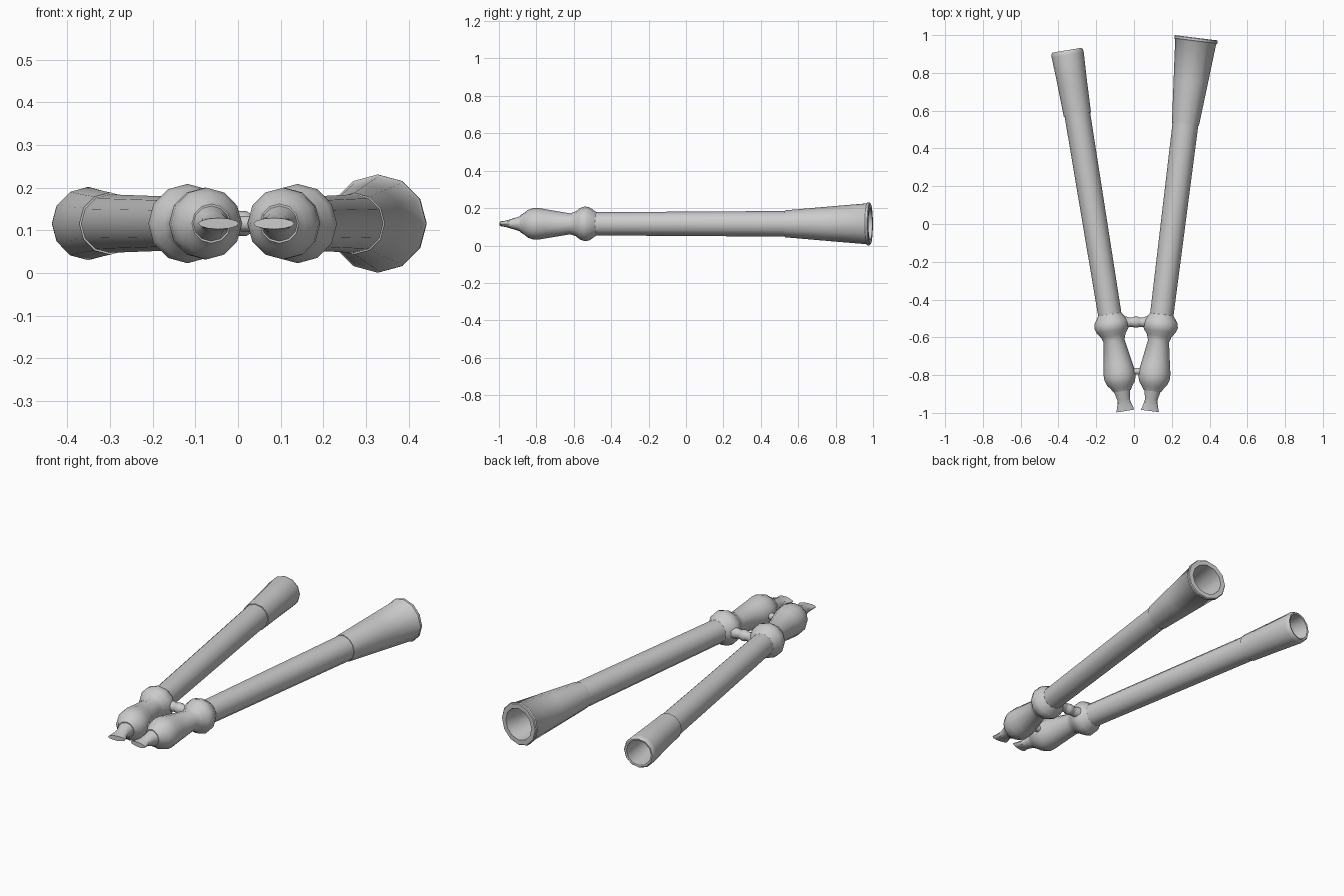
import bpy, bmesh, math
from mathutils import Vector

if "Cube" in bpy.data.objects:
    bpy.data.objects.remove(bpy.data.objects["Cube"])

SIDES = 12
ZC = 0.116


def finish(name, bm, angle=35):
    bmesh.ops.recalc_face_normals(bm, faces=bm.faces)
    me = bpy.data.meshes.new(name)
    bm.to_mesh(me)
    bm.free()
    ob = bpy.data.objects.new(name, me)
    bpy.context.collection.objects.link(ob)
    bpy.ops.object.select_all(action='DESELECT')
    ob.select_set(True)
    bpy.context.view_layer.objects.active = ob
    bpy.ops.object.shade_smooth_by_angle(angle=math.radians(angle))
    return ob


def loft(name, origin, direction, profile):
    """Rings along an axis; profile rows are (y, half width, half height)."""
    bm = bmesh.new()
    d = Vector(direction)
    side = Vector((d.y, -d.x, 0)).normalized()
    rings = []
    for t, rx, rz in profile:
        c = Vector(origin) + d * t
        rings.append([bm.verts.new(c + side * rx * math.cos(a) + Vector((0, 0, rz * math.sin(a))))
                      for a in (2 * math.pi * i / SIDES for i in range(SIDES))])
    for r0, r1 in zip(rings, rings[1:]):
        for i in range(SIDES):
            j = (i + 1) % SIDES
            bm.faces.new((r0[i], r0[j], r1[j], r1[i]))
    bm.faces.new(rings[0])
    bm.faces.new(rings[-1])
    return finish(name, bm)


def round_profile(rows):
    return [(t, r, r) for t, r in rows]


# Shared sections: flattened reed, reed socket and two bulbs
REED = [(-0.99, 0.048, 0.013), (-0.97, 0.042, 0.016), (-0.945, 0.035, 0.022),
        (-0.93, 0.033, 0.027), (-0.87, 0.046, 0.046)]
BULBS = [(-0.885, 0.046), (-0.865, 0.058), (-0.845, 0.074), (-0.815, 0.084),
         (-0.785, 0.084), (-0.74, 0.076), (-0.62, 0.056), (-0.59, 0.066),
         (-0.565, 0.085), (-0.54, 0.093), (-0.515, 0.088), (-0.49, 0.07), (-0.475, 0.06)]

# Bell ends: outer wall, lip, then hollow bore
BELL_R = [(0.53, 0.066), (0.53, 0.072), (0.75, 0.091), (0.963, 0.109), (0.97, 0.115),
          (0.982, 0.115), (0.986, 0.111), (0.986, 0.086), (0.75, 0.068), (0.53, 0.048)]
BELL_L = [(0.58, 0.066), (0.58, 0.073), (0.75, 0.079), (0.895, 0.086), (0.912, 0.084),
          (0.92, 0.077), (0.918, 0.068), (0.75, 0.06), (0.58, 0.048)]

for tag, x0, slope, bell in (("left", -0.12, -0.162, BELL_L), ("right", 0.141, 0.124, BELL_R)):
    # origin chosen so the loft parameter equals y
    org = (x0 + 0.53 * slope, 0, ZC)
    axis = (slope, 1, 0)
    loft(tag + "_reed", org, axis, REED)
    loft(tag + "_bulbs", org, axis, round_profile(BULBS))
    loft(tag + "_tube", org, axis, round_profile([(-0.50, 0.062), (bell[0][0] + 0.003, 0.0685)]))
    loft(tag + "_bell", org, axis, round_profile(bell))

# Turned rod joining the lower bulbs, and a small peg joining the upper ones
loft("lower_connector", (0.01, -0.52, ZC), (1, 0, 0), round_profile(
    [(-0.08, 0.033), (-0.055, 0.031), (-0.035, 0.025), (-0.018, 0.024), (-0.01, 0.029),
     (0.01, 0.029), (0.018, 0.024), (0.035, 0.025), (0.055, 0.031), (0.08, 0.033)]))
loft("upper_connector", (0.015, -0.78, ZC), (1, 0, 0), round_profile(
    [(-0.04, 0.02), (-0.01, 0.018), (0.01, 0.018), (0.04, 0.02)]))
